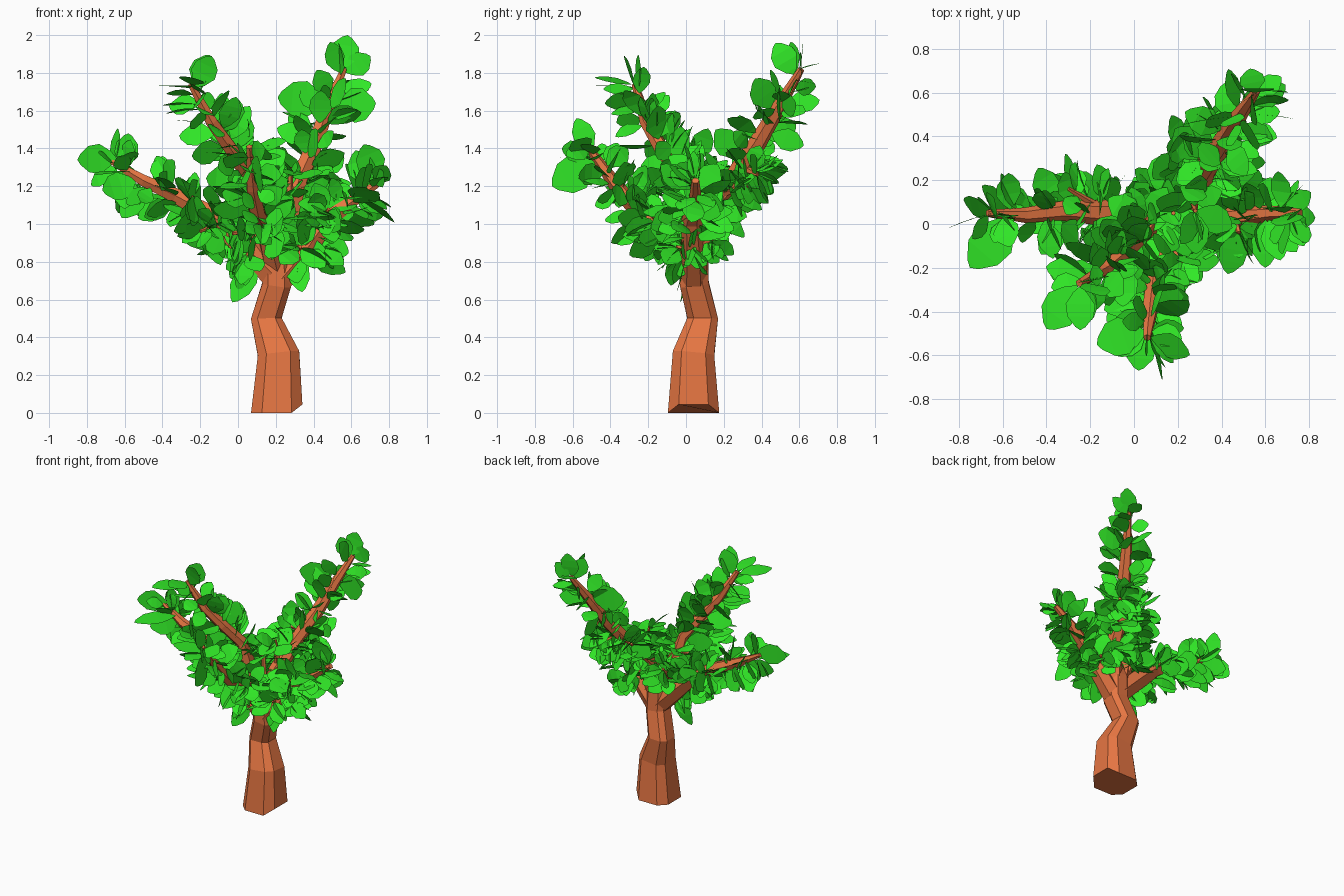
import bpy, bmesh, math, random
from mathutils import Vector as V

random.seed(11)


def material(name, rgb):
    m = bpy.data.materials.new(name)
    m.diffuse_color = (*rgb, 1)
    return m


BARK = material("bark", (0.79, 0.18, 0.055))
GREEN = material("leaf_green", (0.03, 0.80, 0.02))
HEX = [30 + 60 * k for k in range(6)]
PENTA = [72 * k for k in range(5)]
SQUARISH = [90 * k + s for k in range(4) for s in (-30, 30)]  # square with cut corners


def finish(name, bm, mat):
    me = bpy.data.meshes.new(name)
    bm.to_mesh(me)
    bm.free()
    me.materials.append(mat)
    ob = bpy.data.objects.new(name, me)
    bpy.context.collection.objects.link(ob)
    return ob


def tube(name, pts, angles=HEX, lift=False):
    """Faceted limb through (x, y, z, radius) points."""
    bm = bmesh.new()
    rings = []
    sides = len(angles)
    for i, p in enumerate(pts):
        a, b = V(pts[max(i - 1, 0)][:3]), V(pts[min(i + 1, len(pts) - 1)][:3])
        t = V((0, 0, 1)) if (lift and i == 0) else (b - a).normalized()
        ref = V((0, 1, 0)) if abs(t.y) < 0.85 else V((1, 0, 0))
        u = ref.cross(t).normalized()
        w = t.cross(u)
        ring = []
        for deg in angles:
            ang = math.radians(deg)
            ring.append(bm.verts.new(V(p[:3]) + (u * math.cos(ang) + w * math.sin(ang)) * p[3]))
        rings.append(ring)
    if lift:  # base is cut at a slant on its right side
        for v in rings[0]:
            if v.co.x > pts[0][0] + 0.1:
                v.co.z += 0.045
    for r, s in zip(rings, rings[1:]):
        for k in range(sides):
            n = (k + 1) % sides
            bm.faces.new((r[k], r[n], s[n], s[k]))
    bm.faces.new(rings[0][::-1])
    bm.faces.new(rings[-1])
    bmesh.ops.recalc_face_normals(bm, faces=bm.faces)
    return finish(name, bm, BARK)


# Leaf outline: distance along the leaf, half width
OUTLINE = [(0.15, 0.24), (0.42, 0.49), (0.70, 0.44), (0.93, 0.17)]


def leaf(bm, base, tip, normal, width, bend=0.06):
    d = tip - base
    side = d.cross(normal).normalized()
    up = side.cross(d).normalized()

    def at(s, h):
        return base + d * s + side * h * width + up * bend * d.length * 4 * s * (1 - s)

    left = [at(s, h) for s, h in OUTLINE]
    right = [at(s, -h) for s, h in OUTLINE]
    cos = left + right + [base, tip]
    if any(abs(c.x) > 0.853 or abs(c.y) > 0.713 or c.z > 2.001 or c.z < 0.575 for c in cos):
        return
    lv, rv = [bm.verts.new(c) for c in left], [bm.verts.new(c) for c in right]
    b, t = bm.verts.new(base), bm.verts.new(tip)
    bm.faces.new((b, lv[0], rv[0]))
    for k in range(3):
        bm.faces.new((lv[k], lv[k + 1], rv[k + 1], rv[k]))
    bm.faces.new((lv[3], t, rv[3]))


def rand_dir():
    return V([random.gauss(0, 1) for _ in range(3)]).normalized()


def foliage(name, pts, count, start, size):
    """Scatter leaves around a limb, pointing outward and towards its tip."""
    bm = bmesh.new()
    for i in range(count):
        f = (start + (1 - start) * (i + random.random()) / count) * (len(pts) - 1)
        k = min(int(f), len(pts) - 2)
        a, b = V(pts[k]), V(pts[k + 1])
        p = a.lerp(b, f - k)
        t = (b.xyz - a.xyz).normalized()
        r = rand_dir()
        r = (r - t * r.dot(t)).normalized()
        d = (r + t * random.uniform(0.0, 0.8)).normalized()
        n = (rand_dir() + t * 0.6).normalized()
        length = size * random.uniform(0.75, 1.2)
        base = p.xyz + r * p.w * 0.8
        leaf(bm, base, base + d * length, n, length * random.uniform(0.62, 0.8),
             random.uniform(0, 0.08))
    finish(name, bm, GREEN)


# Trunk
tube("trunk", [(0.205, 0.04, 0, 0.157), (0.215, 0.04, 0.31, 0.127), (0.15, 0.088, 0.5, 0.094),
               (0.205, 0.045, 0.68, 0.088), (0.20, 0.04, 0.86, 0.085), (0.2, 0.04, 0.95, 0.05)],
     SQUARISH, lift=True)

# Main branches
branches = {
    "left_branch": [(0.18, 0.04, 0.74, 0.08), (0.0, 0.04, 0.92, 0.075), (-0.13, 0.05, 1.04, 0.06),
                    (-0.33, 0.06, 1.15, 0.045), (-0.5, 0.04, 1.23, 0.035), (-0.67, 0.05, 1.33, 0.015)],
    "front_left_branch": [(0.17, 0.04, 0.8, 0.07), (0.08, 0.0, 1.1, 0.055), (0.05, -0.03, 1.26, 0.045),
                          (-0.04, -0.13, 1.4, 0.04), (-0.14, -0.21, 1.54, 0.035), (-0.25, -0.27, 1.74, 0.018)],
    "back_right_branch": [(0.22, 0.04, 0.78, 0.07), (0.27, 0.09, 1.05, 0.06), (0.32, 0.24, 1.23, 0.05),
                          (0.41, 0.38, 1.43, 0.048), (0.47, 0.48, 1.6, 0.04), (0.56, 0.61, 1.82, 0.018)],
    "right_branch": [(0.23, 0.04, 0.71, 0.075), (0.36, 0.04, 0.86, 0.065), (0.47, 0.03, 1.02, 0.055),
                     (0.62, 0.05, 1.13, 0.035), (0.76, 0.05, 1.23, 0.02)],
    "front_branch": [(0.2, 0.03, 0.78, 0.07), (0.15, -0.1, 0.97, 0.055), (0.1, -0.25, 1.06, 0.045),
                     (0.08, -0.36, 1.19, 0.04), (0.06, -0.52, 1.41, 0.018)],
}
for name, pts in branches.items():
    tube(name, pts)
    foliage(name + "_leaves", pts, 56, 0.22, 0.175)

# Short twigs filling the crown
twigs = [((0.2, 0.04, 0.9), (0.18, 0.05, 1.26)), ((0.3, 0.15, 1.15), (0.42, 0.33, 1.2)),
         ((-0.1, 0.04, 1.02), (-0.3, 0.16, 1.15)), ((-0.08, 0.04, 1.0), (-0.2, -0.05, 0.96)),
         ((0.15, -0.1, 0.95), (0.23, -0.18, 1.05)), ((0.45, 0.04, 1.0), (0.48, -0.04, 1.08)),
         ((0.36, 0.04, 0.88), (0.42, 0.14, 0.92)), ((0.12, -0.1, 0.97), (-0.03, -0.15, 0.95)),
         ((0.27, 0.1, 1.1), (0.28, 0.06, 1.3)), ((0.1, 0.03, 0.9), (0.1, 0.14, 1.05)),
         ((0.36, 0.29, 1.3), (0.22, 0.34, 1.28)), ((0.36, 0.3, 1.3), (0.45, 0.38, 1.26)),
         ((0.1, 0.02, 0.85), (0.05, -0.05, 0.84)), ((0.3, 0.05, 0.85), (0.33, -0.05, 0.88))]
for i, (a, b) in enumerate(twigs):
    pts = [(*a, 0.025), (*b, 0.01)]
    tube(f"twig_{i + 1}", pts, PENTA)
    foliage(f"twig_leaves_{i + 1}", pts, 18, 0.15, 0.165)

# Larger outer leaves: base, tip, facing axis, width
outer = [((-0.64, 0.05, 1.35), (-0.85, -0.02, 1.34), "y", 0.16),
         ((-0.55, 0.03, 1.28), (-0.75, -0.2, 1.26), "z", 0.2),
         ((-0.6, 0.04, 1.28), (-0.6, 0.02, 1.08), "y", 0.14),
         ((-0.6, 0.04, 1.3), (-0.58, 0.03, 1.48), "y", 0.13),
         ((-0.22, -0.27, 1.72), (-0.14, -0.33, 1.89), "y", 0.14),
         ((-0.26, -0.28, 1.72), (-0.4, -0.48, 1.73), "z", 0.18),
         ((0.55, 0.6, 1.82), (0.58, 0.62, 2.0), "y", 0.16),
         ((0.47, 0.49, 1.65), (0.21, 0.45, 1.67), "y", 0.2),
         ((0.52, 0.5, 1.62), (0.73, 0.48, 1.64), "y", 0.19),
         ((0.57, 0.61, 1.8), (0.7, 0.6, 1.89), "y", 0.13),
         ((0.55, 0.6, 1.82), (0.53, 0.71, 1.85), "z", 0.12),
         ((0.75, 0.05, 1.22), (0.85, 0.12, 1.08), "y", 0.16),
         ((0.6, 0.02, 1.14), (0.6, -0.2, 1.13), "z", 0.13),
         ((0.07, -0.48, 1.33), (0.13, -0.71, 1.2), "x", 0.2),
         ((0.04, -0.48, 1.35), (-0.17, -0.55, 1.38), "z", 0.18),
         ((0.04, -0.48, 1.35), (0.02, -0.67, 1.35), "z", 0.14),
         ((0.06, -0.5, 1.38), (0.05, -0.58, 1.56), "x", 0.12),
         ((0.1, 0, 0.82), (-0.03, -0.03, 0.585), "y", 0.13),
         ((0.3, 0, 0.85), (0.34, -0.05, 0.64), "y", 0.12)]
bm = bmesh.new()
for a, b, axis, w in outer:
    leaf(bm, V(a), V(b), V([float(axis == c) for c in "xyz"]), w, 0.03)
finish("outer_leaves", bm, GREEN)
